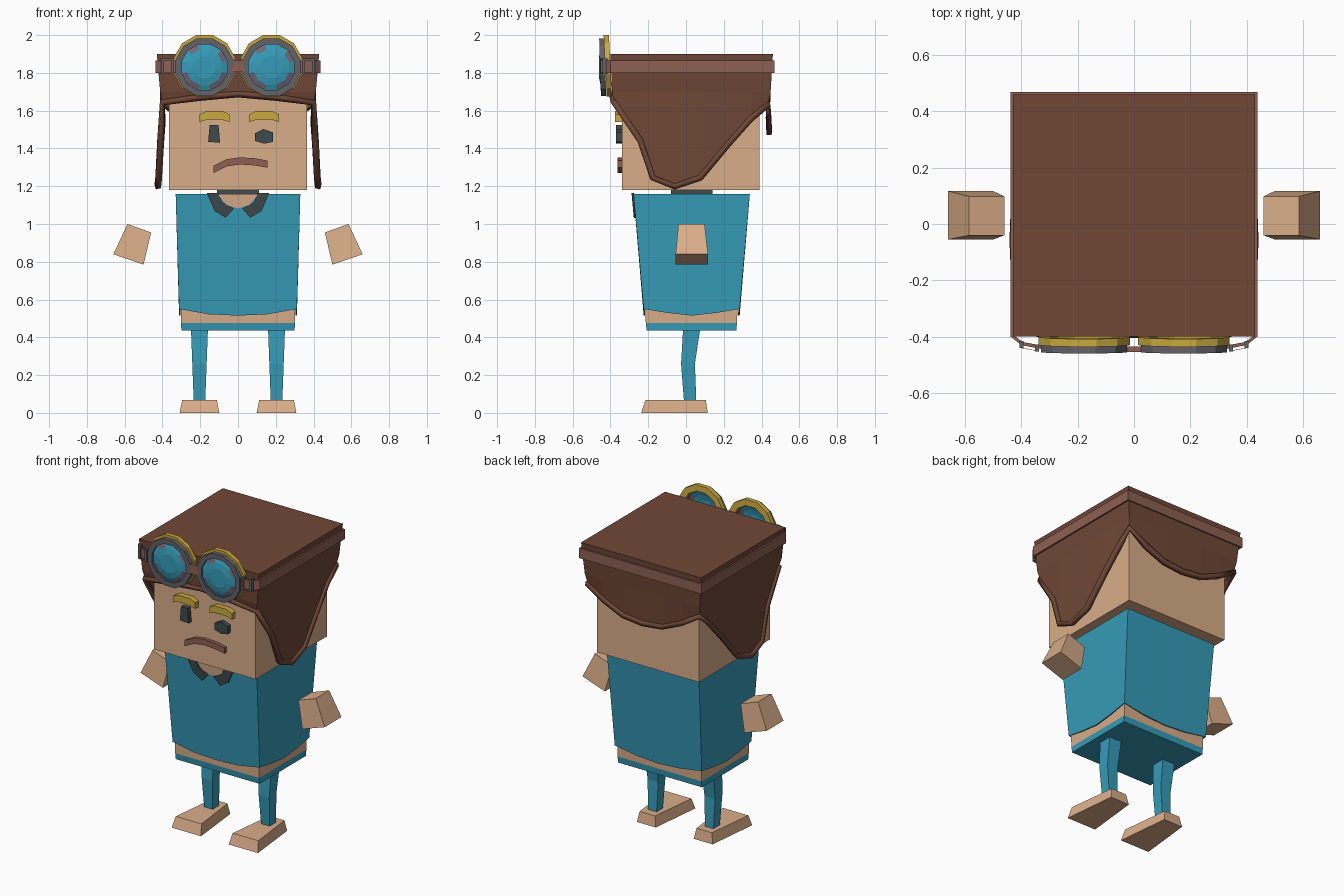
import bpy, bmesh, math

if "Cube" in bpy.data.objects:
    bpy.data.objects.remove(bpy.data.objects["Cube"])


def mat(name, r, g, b):
    m = bpy.data.materials.new(name)
    m.diffuse_color = (r, g, b, 1)
    m.use_nodes = True
    m.node_tree.nodes["Principled BSDF"].inputs["Base Color"].default_value = m.diffuse_color
    return m


SKIN = mat("skin", 0.70, 0.42, 0.25)
TEAL = mat("teal", 0.036, 0.33, 0.48)
BROWN = mat("cap brown", 0.16, 0.064, 0.037)
TAN = mat("strap brown", 0.27, 0.115, 0.085)
DARK = mat("dark slate", 0.048, 0.07, 0.075)
GREY = mat("frame grey", 0.13, 0.125, 0.14)
GOLD = mat("gold", 0.60, 0.40, 0.05)
GLINT = mat("lens violet grey", 0.16, 0.14, 0.20)


def loft(name, rings, m, start=True, end=True, closed=True, wrap=False, thick=0):
    """Skin a list of equal-length point rings, optionally capped or thickened."""
    bm = bmesh.new()
    vs = [[bm.verts.new(p) for p in r] for r in rings]
    n = len(vs[0])
    pairs = list(zip(vs, vs[1:])) + ([(vs[-1], vs[0])] if wrap else [])
    for a, b in pairs:
        for i in range(n if closed else n - 1):
            j = (i + 1) % n
            bm.faces.new((a[i], a[j], b[j], b[i]))
    if start:
        bm.faces.new(vs[0])
    if end:
        bm.faces.new(vs[-1])
    bmesh.ops.recalc_face_normals(bm, faces=bm.faces)
    me = bpy.data.meshes.new(name)
    bm.to_mesh(me)
    bm.free()
    me.materials.append(m)
    ob = bpy.data.objects.new(name, me)
    bpy.context.collection.objects.link(ob)
    if thick:
        mod = ob.modifiers.new("thickness", 'SOLIDIFY')
        mod.thickness = thick
        mod.offset = -1
    return ob


def rect(x0, x1, y0, y1, z):
    return [(x0, y0, z), (x1, y0, z), (x1, y1, z), (x0, y1, z)]


def box(name, x0, x1, y0, y1, z0, z1, m):
    return loft(name, [rect(x0, x1, y0, y1, z0), rect(x0, x1, y0, y1, z1)], m)


def plate(name, pts, y0, y1, m, slope=0):
    """Extrude an x,z outline along y; slope leans it with height below 1.16."""
    return loft(name, [[(x, y + slope * (1.16 - z), z) for x, z in pts] for y in (y0, y1)], m)


def mirror_ring(half):
    """Half outline (front centre to back centre) -> full closed outline."""
    return half + [(-x, y, z) for x, y, z in half[-2:0:-1]]


# Head and face
box("head", -0.365, 0.365, -0.34, 0.39, 1.18, 1.86, SKIN)
for name, cx in (("left_brow", -0.125), ("right_brow", 0.138)):
    low = [(-0.08, 1.54), (-0.04, 1.552), (0.04, 1.552), (0.08, 1.54)]
    high = [(0.08, 1.58), (0.045, 1.597), (-0.045, 1.597), (-0.08, 1.58)]
    plate(name, [(cx + x, z) for x, z in low + high], -0.375, -0.33, GOLD)
plate("left_eye", [(-0.158, 1.435), (-0.095, 1.43), (-0.103, 1.525), (-0.15, 1.525)],
      -0.37, -0.33, DARK)
plate("right_eye", [(0.09, 1.44), (0.14, 1.425), (0.185, 1.435), (0.185, 1.485),
                    (0.135, 1.503), (0.09, 1.48)], -0.37, -0.33, DARK)
arc = [(-0.13, 1.29), (-0.06, 1.325), (0.01, 1.335), (0.09, 1.33), (0.155, 1.318)]
plate("mouth", [(x, z - 0.02) for x, z in arc] + [(x, z + 0.018) for x, z in arc[::-1]],
      -0.362, -0.33, TAN)

# Cap: hem runs from front centre, around the ear flap, to back centre
hem = [(0, -0.385, 1.69), (0.2, -0.385, 1.672), (0.40, -0.38, 1.645), (0.41, -0.24, 1.44),
       (0.42, -0.175, 1.245), (0.425, -0.06, 1.20), (0.42, 0.075, 1.245),
       (0.41, 0.22, 1.42), (0.40, 0.34, 1.555), (0.40, 0.435, 1.635),
       (0.28, 0.437, 1.56), (0.14, 0.44, 1.50), (0, 0.44, 1.485)]


def level(z, hw, y0, y1):
    """Project the hem columns onto a rectangle at one height."""
    out = []
    for i, (x, y, _) in enumerate(hem):
        t = (y + 0.38) / 0.815
        if i < 3:
            out.append((hw * x / 0.40, y0, z))
        elif i < 9:
            out.append((hw, y0 + t * (y1 - y0), z))
        else:
            out.append((hw * x / 0.40, y1, z))
    return out


rows = [level(1.90, 0.43, -0.40, 0.46), level(1.70, 0.412, -0.392, 0.448), hem]
loft("cap", [mirror_ring(r) for r in rows], BROWN, end=False, thick=0.015)

# Cap piping swept along the hem
cu = bpy.data.curves.new("cap_trim", 'CURVE')
cu.dimensions = '3D'
cu.bevel_depth = 0.02
cu.bevel_resolution = 0
pts = mirror_ring(hem)
sp = cu.splines.new('POLY')
sp.points.add(len(pts) - 1)
for q, p in zip(sp.points, pts):
    q.co = (*p, 1)
sp.use_cyclic_u = True
cu.materials.append(BROWN)
trim = bpy.data.objects.new("cap_trim", cu)
bpy.context.collection.objects.link(trim)
bpy.context.view_layer.objects.active = trim
trim.select_set(True)
bpy.ops.object.convert(target='MESH')
trim.select_set(False)

# Goggle strap around the cap
half = [(0.32, -0.445), (0.40, -0.43), (0.438, -0.40), (0.438, 0.468)]
path = half + [(-x, y) for x, y in half[::-1]]
loft("goggle_strap", [[(x, y, z) for x, y in path] for z in (1.80, 1.865)], TAN,
     start=False, end=False, closed=False, thick=0.012)
box("goggle_bridge", -0.035, 0.035, -0.455, -0.435, 1.805, 1.865, TAN)


def rim(name, cx, cz, ro, ri, y0, y1, m, tilt=0, n=12):
    """Open polygonal hoop facing -y."""
    rings = []
    for k in range(n):
        a = 2 * math.pi * (k + 0.5) / n
        c, s = math.cos(a), math.sin(a)
        rings.append([(cx + r * c, y - tilt * r * s, cz + r * s)
                      for r, y in ((ro, y0), (ro, y1), (ri, y1), (ri, y0))])
    loft(name, rings, m, start=False, end=False, wrap=True)


for s, side in ((-1, "left"), (1, "right")):
    cx = s * 0.177
    rim(side + "_goggle_back_rim", cx, 1.838, 0.168, 0.128, -0.428, -0.40, GOLD, 0.05)
    rim(side + "_goggle_rim", cx, 1.83, 0.158, 0.125, -0.455, -0.427, GREY, 0.03)
    # Domed lens with violet facets around its edge
    rings = []
    for r, y in ((0.13, -0.44), (0.098, -0.452), (0.06, -0.46)):
        rings.append([(cx + r * math.cos(math.pi * (k + 0.5) / 6), y,
                       1.83 + r * math.sin(math.pi * (k + 0.5) / 6)) for k in range(12)])
    lens = loft(side + "_lens", rings, TEAL, start=False, thick=0.004)
    lens.data.materials.append(GLINT)
    for f in lens.data.polygons:
        dx, dz = f.center.x - cx, f.center.z - 1.83
        if math.hypot(dx, dz) > 0.1:
            k = round(math.atan2(dz, dx) / (math.pi / 6)) % 12
            f.material_index = 1 if k in (1, 4, 7, 8, 10, 11) else 0
    # Strap buckles
    for bx, by in ((0.345, -0.452), (0.40, -0.441)):
        box(side + "_buckle_bar", s * bx - 0.007, s * bx + 0.007, by, by + 0.025, 1.795, 1.875, GREY)
    for bz in (1.793, 1.865):
        loft(side + "_buckle_edge", [rect(-0.004 + s * x, 0.004 + s * x, y, y + 0.02, bz)
                                     [:2] + rect(-0.004 + s * x, 0.004 + s * x, y, y + 0.02, bz + 0.01)[1::-1]
                                     for x, y in ((0.345, -0.45), (0.40, -0.44))], GREY)

# Shirt with a hem that dips in the middle of each side
top = [(0, -0.278), (0.165, -0.278), (0.33, -0.278), (0.33, -0.13), (0.33, 0.03),
       (0.33, 0.19), (0.33, 0.338), (0.165, 0.338), (0, 0.338)]
dip = [0.515, 0.522, 0.55, 0.53, 0.515, 0.53, 0.55, 0.525, 0.515]
shirt_top = [(x, y, 1.16) for x, y in top]
shirt_hem = [(x * 0.945, 0.03 + (y - 0.03) * 0.825, z) for (x, y), z in zip(top, dip)]
loft("shirt", [mirror_ring(shirt_top), mirror_ring(shirt_hem)], TEAL, end=False, thick=0.008)

# Hips, neck and collar
loft("waist", [rect(-0.301, 0.301, -0.213, 0.27, 0.475),
               rect(-0.303, 0.303, -0.217, 0.274, 0.6)], SKIN)
loft("shorts", [rect(-0.30, 0.30, -0.208, 0.266, 0.435),
                rect(-0.301, 0.301, -0.213, 0.27, 0.475)], TEAL)
box("neck_band", -0.11, 0.11, -0.08, 0.14, 1.14, 1.19, DARK)
plate("open_neck", [(-0.11, 1.16), (-0.06, 1.10), (0, 1.083), (0.06, 1.10), (0.11, 1.16)],
      -0.282, -0.274, SKIN, 0.09)
for s, side in ((-1, "left"), (1, "right")):
    flap = [(0.165, 1.163), (0.125, 1.07), (0.065, 1.033), (0.022, 1.082), (0.085, 1.115), (0.105, 1.163)]
    plate(side + "_collar", [(s * x, z) for x, z in flap], -0.288, -0.274, DARK, 0.09)

    # Floating hand, wider towards the fingers
    loft(side + "_hand", [
        [(s * 0.585, -0.04, 1.0), (s * 0.46, -0.04, 0.955), (s * 0.46, 0.098, 0.955), (s * 0.585, 0.098, 1.0)],
        [(s * 0.66, -0.055, 0.84), (s * 0.50, -0.055, 0.785), (s * 0.50, 0.117, 0.785), (s * 0.66, 0.117, 0.84)]],
        SKIN)

    # Leg with a slight knee bend, and wedge foot
    c = s * 0.204
    loft(side + "_leg", [rect(c - w, c + w, y0, y1, z) for w, y0, y1, z in
                         ((0.03, -0.01, 0.055, 0.05), (0.038, -0.026, 0.047, 0.26),
                          (0.045, -0.015, 0.076, 0.45))], TEAL)
    loft(side + "_foot", [
        [(c - w, -t, z), (c + w, -t, z), (c + h, b, z), (c - h, b, z)]
        for w, h, t, b, z in ((0.105, 0.068, 0.237, 0.115, 0.0), (0.092, 0.055, 0.215, 0.105, 0.068))],
        SKIN)
